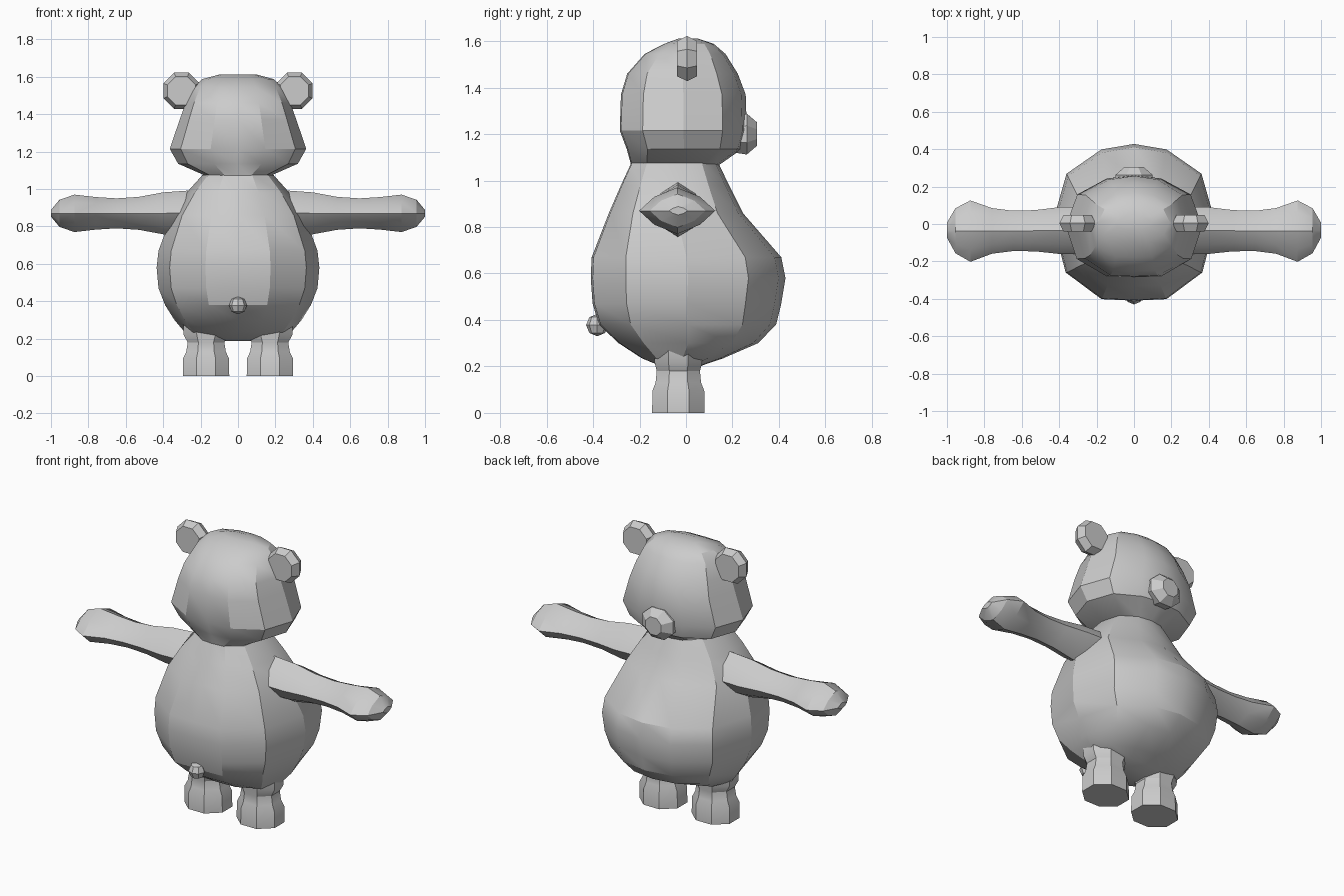
import bpy, bmesh, math
from mathutils import Vector

if "Cube" in bpy.data.objects:
    bpy.data.objects.remove(bpy.data.objects["Cube"])


def finish(name, bm, angle=28):
    bmesh.ops.recalc_face_normals(bm, faces=bm.faces)
    mesh = bpy.data.meshes.new(name)
    bm.to_mesh(mesh)
    bm.free()
    ob = bpy.data.objects.new(name, mesh)
    bpy.context.collection.objects.link(ob)
    bpy.ops.object.select_all(action='DESELECT')
    ob.select_set(True)
    bpy.context.view_layer.objects.active = ob
    bpy.ops.object.shade_smooth_by_angle(angle=math.radians(angle))
    return ob


def loft(name, rings, angle=28):
    """Skin a list of closed point rings and cap both ends."""
    bm = bmesh.new()
    loops = [[bm.verts.new(p) for p in ring] for ring in rings]
    n = len(loops[0])
    for a, b in zip(loops, loops[1:]):
        for i in range(n):
            j = (i + 1) % n
            bm.faces.new((a[i], a[j], b[j], b[i]))
    bm.faces.new(loops[0])
    bm.faces.new(loops[-1])
    return finish(name, bm, angle)


# Twelve-sided cross-section shared by torso and head
HALF = [(0, 1), (.4, .93), (.83, .62), (1, 0), (.84, -.64), (.4, -.98), (0, -1)]
SECTION = HALF + [(-x, y) for x, y in HALF[-2:0:-1]]


def section(z, w, back, front):
    mid, r = (front + back) / 2, (front - back) / 2
    return [(w * x, mid + r * y, z) for x, y in SECTION]


# Torso: height, half width, y limits
torso = [(.187, .1, -.07, .03), (.21, .22, -.13, .086), (.235, .285, -.19, .16),
         (.30, .34, -.29, .31), (.38, .39, -.375, .388), (.47, .425, -.402, .41),
         (.58, .435, -.41, .428), (.67, .425, -.406, .41), (.86, .355, -.332, .245),
         (.98, .275, -.28, .185), (1.075, .19, -.236, .14)]
loft("torso", [section(*r) for r in torso])

# Head
head = [(1.065, .16, -.236, .14), (1.135, .32, -.255, .24), (1.215, .365, -.285, .262),
        (1.37, .312, -.28, .257), (1.46, .28, -.253, .223), (1.545, .24, -.178, .17),
        (1.588, .19, -.095, .12), (1.612, .1, -.03, .05)]
loft("head", [section(*r) for r in head])


def both_sides(name, rings, angle=28):
    for side, s in (("left", -1), ("right", 1)):
        loft(f"{side}_{name}", [[(s * x, y, z) for x, y, z in r] for r in rings], angle)


# Arms: x, centre y, half depth, centre z, half height
EIGHT = [(1, 0), (.6, .6), (0, 1), (-.6, .6), (-1, 0), (-.6, -.6), (0, -1), (.6, -.6)]
arm = [(.22, -.035, .125, .875, .12), (.4, -.035, .125, .87, .112),
       (.53, -.036, .11, .87, .088), (.65, -.037, .108, .87, .08),
       (.76, -.037, .122, .87, .087), (.875, -.038, .164, .87, .1),
       (.955, -.036, .12, .87, .072), (1.0, -.033, .04, .87, .018)]
both_sides("arm", [[(x, cy + a * u, cz + b * v) for u, v in EIGHT]
                   for x, cy, a, cz, b in arm])

# Legs: z, half width, half depth
leg = [(0, .127, .115), (.095, .125, .114), (.13, .108, .1),
       (.18, .1, .095), (.22, .122, .105), (.29, .125, .105)]
both_sides("leg", [[(.171 + a * math.cos(t) * 1.06, -.033 + b * math.sin(t) * 1.06, z)
                    for t in [math.tau * (i + .5) / 8 for i in range(8)]]
                   for z, a, b in leg])

# Ears: octagonal discs with a crowned rim
ear = [(-.039, .082), (.005, .105), (.047, .082)]
both_sides("ear", [[(.302 + r * math.cos(t), y, 1.525 + r * math.sin(t))
                    for t in [math.tau * (i + .5) / 8 for i in range(8)]]
                   for y, r in ear], 20)

# Snout
snout = [(.2, .1, .085), (.262, .108, .095), (.305, .055, .055)]
loft("snout", [[(a * math.cos(i * math.tau / 8 + .39), y,
                 1.2 + b * math.sin(i * math.tau / 8 + .39)) for i in range(8)]
               for y, a, b in snout])

# Tail
bm = bmesh.new()
bmesh.ops.create_uvsphere(bm, u_segments=8, v_segments=4, radius=.048)
bmesh.ops.translate(bm, verts=bm.verts, vec=Vector((0, -.382, .378)))
finish("tail", bm, 40)
